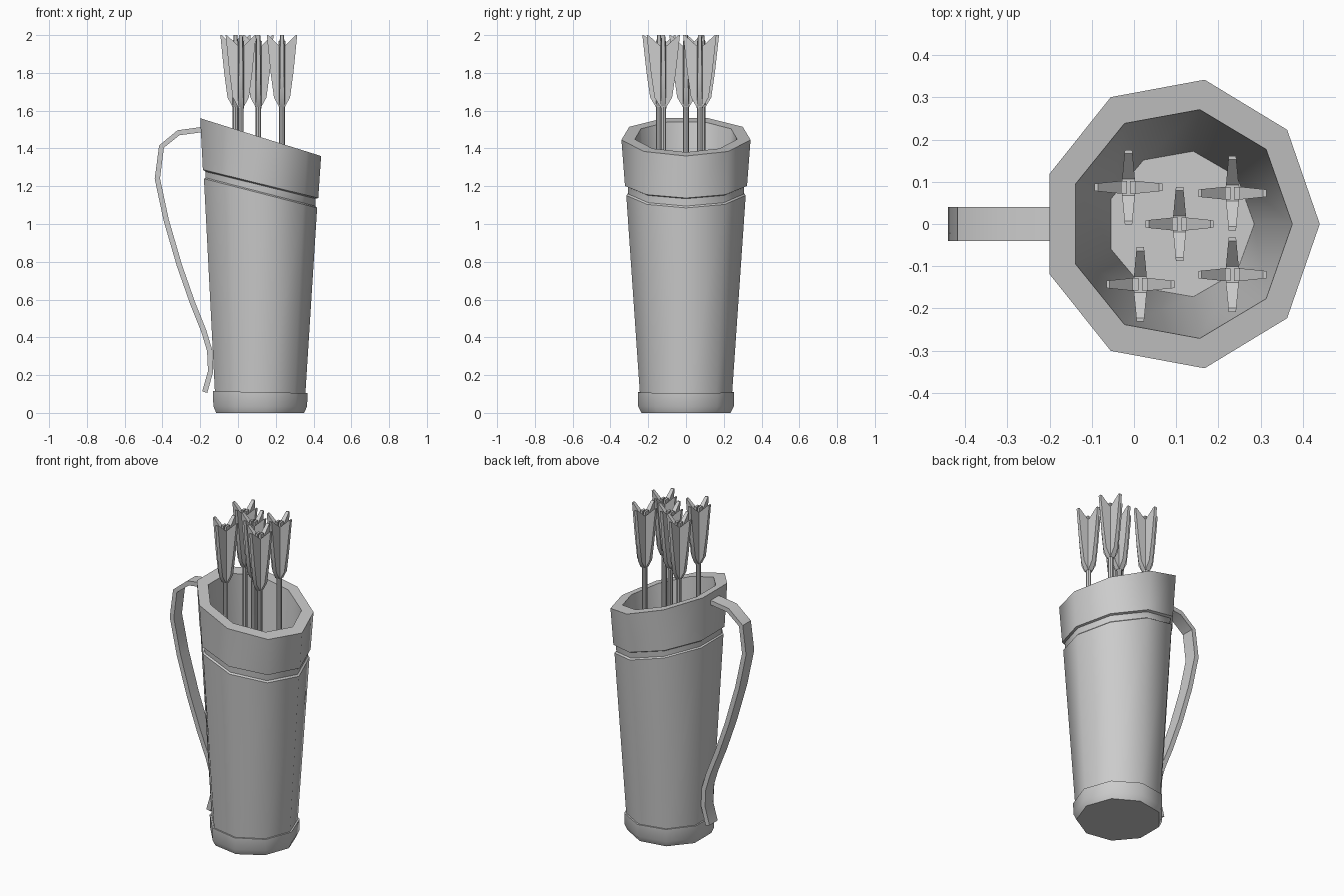
import bpy, bmesh, math
from mathutils import Vector

if "Cube" in bpy.data.objects:
    bpy.data.objects.remove(bpy.data.objects["Cube"])

CX, SIDES = 0.11, 9


def finish(bm, name, angle=None):
    bmesh.ops.recalc_face_normals(bm, faces=bm.faces)
    me = bpy.data.meshes.new(name)
    bm.to_mesh(me)
    bm.free()
    ob = bpy.data.objects.new(name, me)
    bpy.context.collection.objects.link(ob)
    if angle:
        bpy.ops.object.select_all(action='DESELECT')
        ob.select_set(True)
        bpy.context.view_layer.objects.active = ob
        bpy.ops.object.shade_smooth_by_angle(angle=math.radians(angle))
    return ob


def bridge(bm, loops, cap=True):
    for a, b in zip(loops, loops[1:]):
        n = len(a)
        for i in range(n):
            j = (i + 1) % n
            bm.faces.new((a[i], a[j], b[j], b[i]))
    if cap:
        bm.faces.new(loops[0])
        bm.faces.new(loops[-1])


def loft(name, rings):
    """Stack of nine-sided rings: (height at centre, slope along x, x radius, y radius)."""
    bm = bmesh.new()
    loops = []
    for z, slope, rx, ry in rings:
        loop = []
        for i in range(SIDES):
            a = 2 * math.pi * i / SIDES
            x = rx * math.cos(a)
            loop.append(bm.verts.new((CX + x, ry * math.sin(a), z - slope * x)))
        loops.append(loop)
    bridge(bm, loops)
    return finish(bm, name, 42)


# Base cup with chamfered bottom
loft("base_cup", [(0, 0, .240, .240), (.035, 0, .256, .257),
                  (.11, .02, .258, .259), (.108, .02, .235, .235)])

# Quiver body: wall, groove, slanted collar, rim, hollow inside
loft("quiver_body", [
    (.09, 0, .246, .247),
    (1.165, .258, .309, .321),
    (1.172, .258, .299, .310),
    (1.208, .246, .301, .313),
    (1.215, .246, .315, .328),
    (1.463, .3125, .330, .347),
    (1.463, .3125, .265, .275),
    (.12, 0, .175, .175)])

# Carrying strap: flat band swept along a side path
path = [Vector(p) for p in [
    (-.19, 1.50), (-.315, 1.483), (-.405, 1.41), (-.427, 1.24), (-.38, 1.02),
    (-.31, .78), (-.24, .58), (-.18, .43), (-.150, .33), (-.145, .22), (-.176, .11)]]
bm = bmesh.new()
loops = []
for i, p in enumerate(path):
    d = (path[min(i + 1, len(path) - 1)] - path[max(i - 1, 0)]).normalized()
    n = Vector((-d.y, d.x)) * .014
    loops.append([bm.verts.new((p.x + s * n.x, y, p.y + s * n.y))
                  for s, y in ((1, -.04), (1, .04), (-1, .04), (-1, -.04))])
bridge(bm, loops)
finish(bm, "strap", 35)

# Arrows: shaft, split nock and four tapered fins
FIN = [(0, 1.62), (.016, 1.62), (.044, 1.67), (.062, 1.80),
       (.083, 2.0), (.075, 2.0), (.018, 1.945), (0, 1.945)]


def arrow(name, x, y):
    bm = bmesh.new()
    # shaft with a small swelling under the fins
    loops = []
    for z, r in ((.12, .015), (1.61, .015), (1.635, .02), (1.945, .02)):
        loops.append([bm.verts.new((x + r * math.cos(k * math.pi / 4),
                                    y + r * math.sin(k * math.pi / 4), z))
                      for k in range(8)])
    bridge(bm, loops)
    # nock prongs
    for s in (-1, 1):
        prong = bmesh.ops.create_cube(bm, size=1)["verts"]
        bmesh.ops.scale(bm, vec=(.014, .03, .05), verts=prong)
        bmesh.ops.translate(bm, vec=(x + s * .011, y, 1.945), verts=prong)
    # fins
    for k in range(4):
        c, s = round(math.cos(k * math.pi / 2)), round(math.sin(k * math.pi / 2))
        stretch = 1.06 if k % 2 else .97
        sides = []
        for side in (-1, 1):
            pts = []
            for r, z in FIN:
                t = side * (.017 - .1 * r)
                q = r * stretch
                pts.append(bm.verts.new((x + q * c - t * s, y + q * s + t * c, z)))
            sides.append(pts)
        bridge(bm, sides)
    finish(bm, name, 40)


for i, (x, y) in enumerate([(-.013, .087), (.233, .073), (.108, 0),
                            (.015, -.143), (.233, -.12)]):
    arrow(f"arrow_{i + 1}", x, y)
